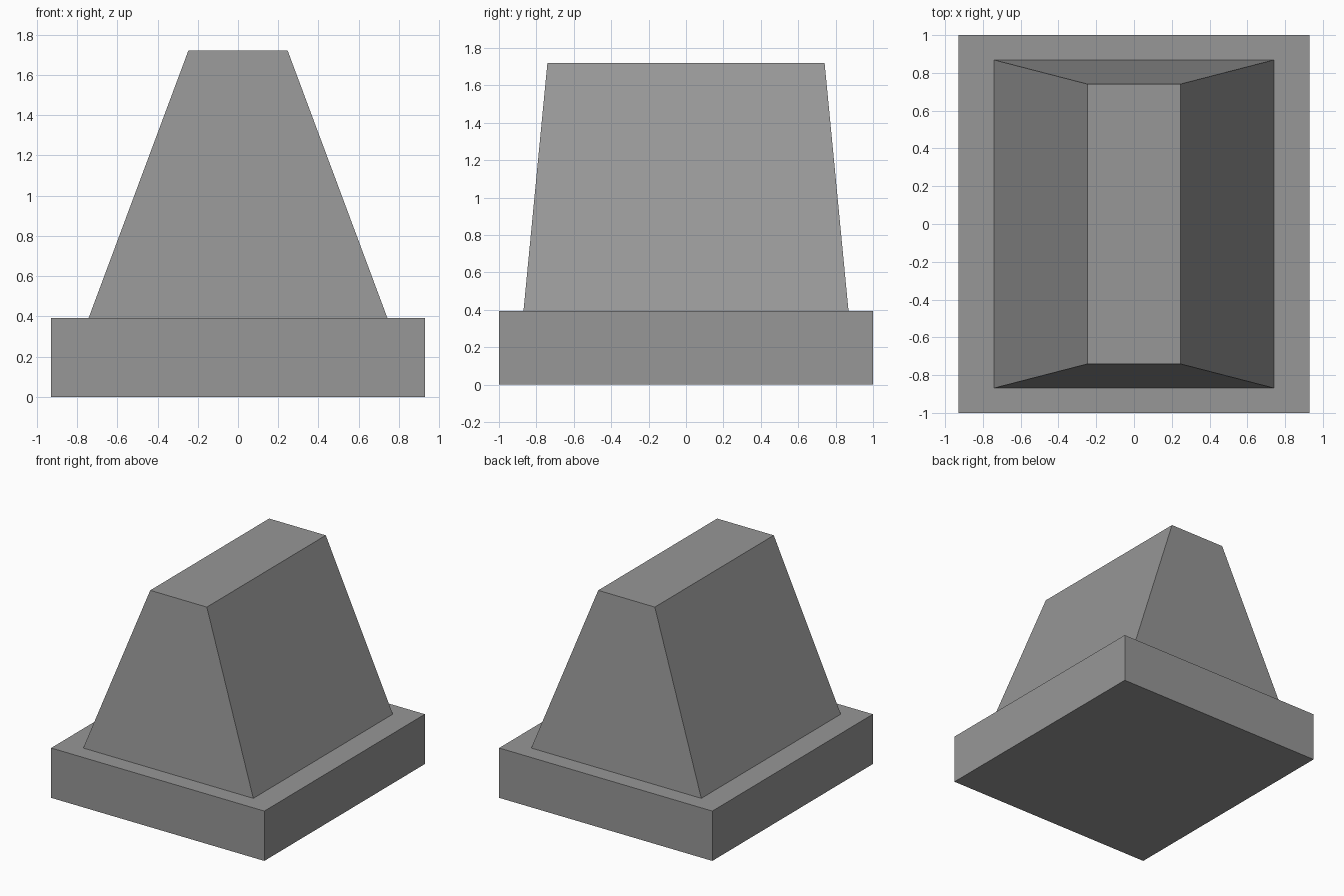
import bpy, bmesh

if "Cube" in bpy.data.objects:
    bpy.data.objects.remove(bpy.data.objects["Cube"])

grey = bpy.data.materials.new("mid grey")
grey.diffuse_color = (0.31, 0.31, 0.31, 1)
grey.use_nodes = True
grey.node_tree.nodes["Principled BSDF"].inputs["Base Color"].default_value = grey.diffuse_color


def tapered_block(name, bottom, top, z0, z1):
    """Box from z0 to z1 with separate bottom and top half sizes."""
    bm = bmesh.new()
    bmesh.ops.create_cube(bm, size=2)
    for v in bm.verts:
        hx, hy = top if v.co.z > 0 else bottom
        v.co = (v.co.x * hx, v.co.y * hy, z1 if v.co.z > 0 else z0)
    mesh = bpy.data.meshes.new(name)
    bm.to_mesh(mesh)
    bm.free()
    mesh.materials.append(grey)
    obj = bpy.data.objects.new(name, mesh)
    bpy.context.collection.objects.link(obj)
    return obj


# Flat rectangular plinth
tapered_block("base", (0.93, 1.0), (0.93, 1.0), 0.0, 0.393)
# Tapered body standing on the plinth
tapered_block("tapered_body", (0.742, 0.869), (0.247, 0.741), 0.393, 1.72)
